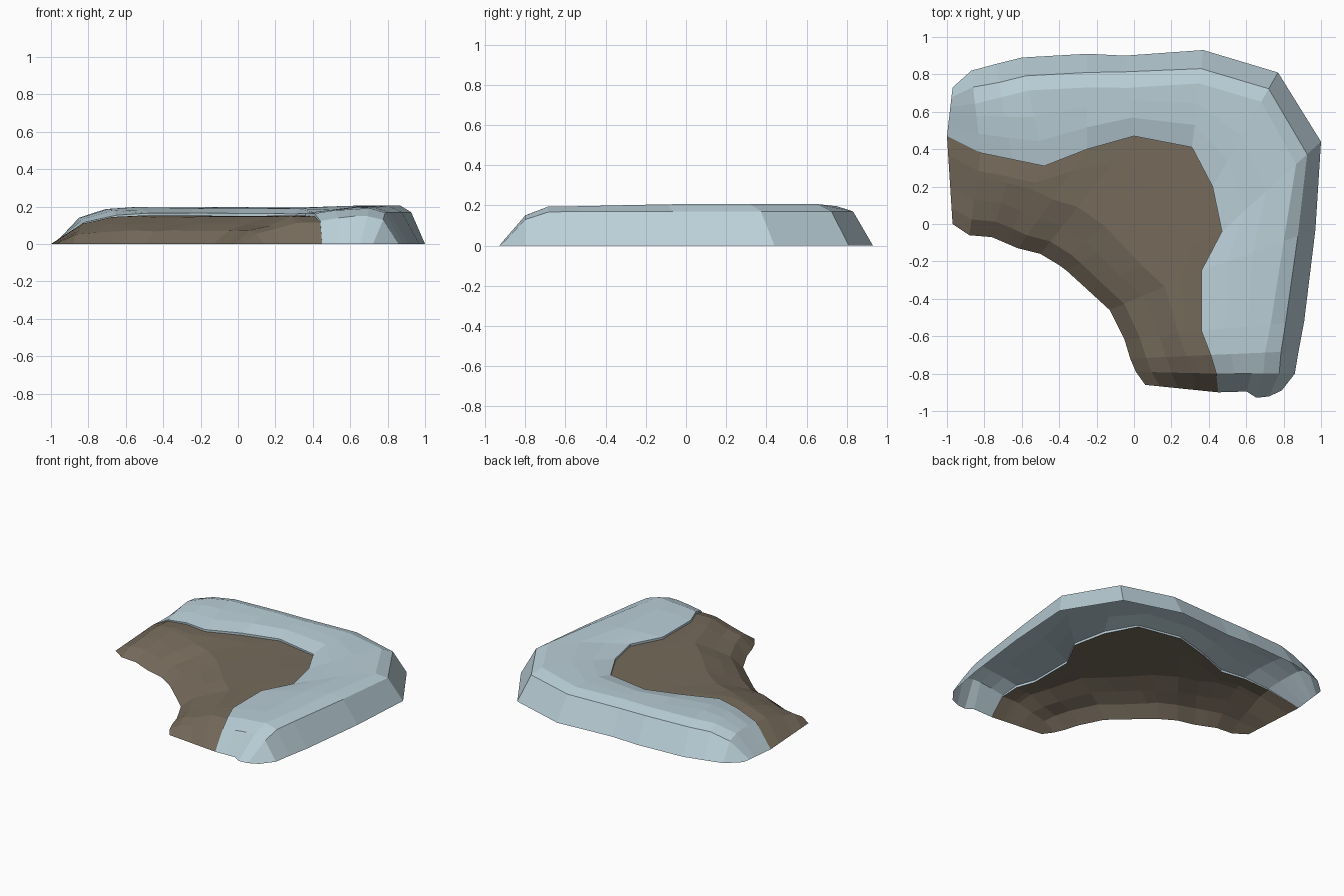
import bpy, random
from mathutils import Vector

if "Cube" in bpy.data.objects:
    bpy.data.objects.remove(bpy.data.objects["Cube"])

random.seed(4)

# Three guide curves in plan, running from the left end round to the front end
OUTER = [(-.97, .73), (-.87, .82), (-.74, .855), (-.6, .89), (-.25, .91), (-.05, .9), (.37, .93), (.77, .81),
         (1, .44), (.97, -.03), (.91, -.52), (.88, -.68), (.86, -.8), (.79, -.89)]
EDGE = [(-1, .47), (-.82, .38), (-.65, .345), (-.48, .31), (-.25, .4), (0, .47), (.31, .41), (.42, .2),
        (.47, -.04), (.36, -.25), (.36, -.57), (.41, -.7), (.44, -.8), (.45, -.9)]
INNER = [(-.97, 0), (-.88, -.06), (-.76, -.07), (-.69, -.1), (-.62, -.13), (-.5, -.16), (-.4, -.22),
         (-.36, -.25), (-.25, -.35), (-.13, -.46), (-.05, -.62), (-.02, -.72), (.01, -.79), (.06, -.86)]
# Both ends taper down to the ground
TAPER = [0, .72, .95, 1, 1, 1, 1, 1, 1, 1, 1, .98, .76, 0]
LAST = len(TAPER) - 1


def material(name, rgb):
    m = bpy.data.materials.new(name)
    m.diffuse_color = (*rgb, 1)
    m.use_nodes = True
    m.node_tree.nodes["Principled BSDF"].inputs["Base Color"].default_value = m.diffuse_color
    return m


def toward(a, b, dist=9, frac=1):
    """Point on the way from a to b, at a distance capped by a fraction."""
    a, b = Vector(a), Vector(b)
    return a.lerp(b, min(frac, dist / (b - a).length))


def loft(name, station, mat):
    """Skin one row of (point, height, jitter) per station, flat shaded."""
    verts, faces = [], []
    for i, f in enumerate(TAPER):
        row = station(i)
        n = len(row)
        for p, z, j in row:
            verts.append((p.x, p.y, (z + random.uniform(-j, j)) * f))
    for i in range(LAST):
        for k in range(n - 1):
            a = i * n + k
            faces.append((a, a + 1, a + n + 1, a + n))
    me = bpy.data.meshes.new(name)
    me.from_pydata(verts, [], faces)
    me.materials.append(mat)
    ob = bpy.data.objects.new(name, me)
    bpy.context.collection.objects.link(ob)
    return ob


# Snow bank: steep outer wall, rim, rounded crest, then a gentle fall to a thin lip
def snow_row(i):
    o, e = OUTER[i], EDGE[i]
    crest = .21 if 7 <= i <= 9 else .2
    row = [(Vector(o), 0, 0),
           (toward(o, e, .1, .2), .17, 0),
           (toward(o, e, .18, .4), crest - .004, .001),
           (toward(o, e, frac=.55), crest - .006, .005),
           (toward(o, e, frac=.77), .186, .006),
           (Vector(e), .164, .003),
           (Vector(e), .15, 0)]
    if i == LAST:  # rounded toe of the front end
        for k, dy in ((1, -.03), (2, -.035)):
            row[k][0].y += dy
    return row


# Earth slope: flat plateau, then two terraces down to the inner outline
def earth_row(i):
    e, b = EDGE[i], INNER[i]
    return [(Vector(e), .15, 0),
            (toward(e, b, frac=.22), .152, .002),
            (toward(b, e, .32, .7), .145, .004),
            (toward(b, e, .19, .45), .105, .007),
            (toward(b, e, .085, .2), .07, .005),
            (Vector(b), 0, 0)]


loft("snow_bank", snow_row, material("pale_ice_blue", (.49, .62, .68)))
loft("earth_slope", earth_row, material("earth_brown", (.18, .145, .105)))
